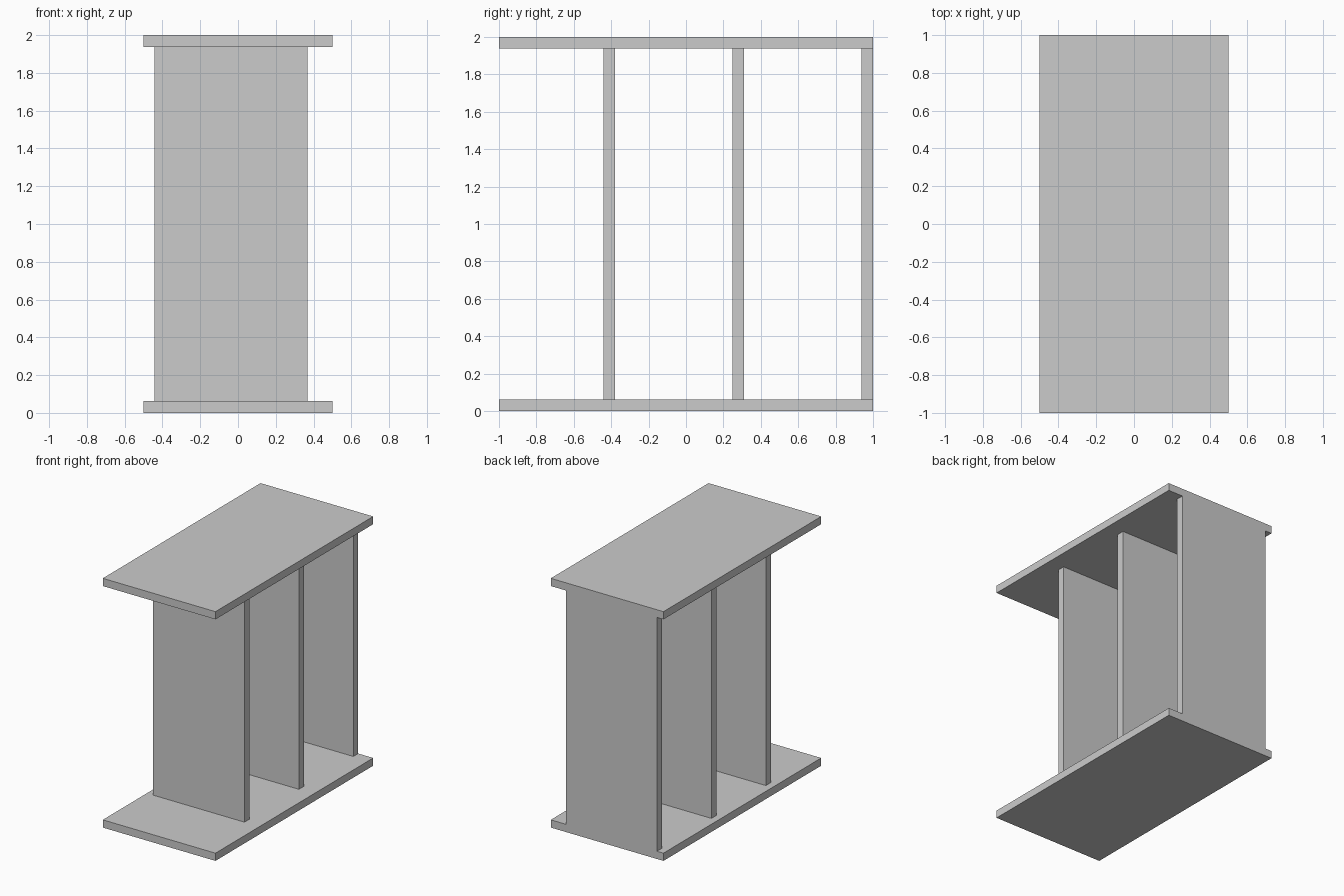
import bpy

if "Cube" in bpy.data.objects:
    bpy.data.objects.remove(bpy.data.objects["Cube"])

T = 0.062  # board thickness


def box(name, x0, x1, y0, y1, z0, z1):
    bpy.ops.mesh.primitive_cube_add(
        size=1, location=((x0 + x1) / 2, (y0 + y1) / 2, (z0 + z1) / 2))
    ob = bpy.context.object
    ob.name = name
    ob.scale = (x1 - x0, y1 - y0, z1 - z0)
    bpy.ops.object.transform_apply(location=False, rotation=False, scale=True)
    return ob


# Horizontal boards
box("bottom_board", -0.5, 0.5, -1, 1, 0, T)
box("top_board", -0.5, 0.5, -1, 1, 2 - T, 2)

# Upright panels, evenly spaced from the back edge forward
for i, name in enumerate(("back_panel", "middle_panel", "front_panel")):
    y1 = 1 - 0.69 * i
    box(name, -0.443, 0.367, y1 - T, y1, T, 2 - T)
